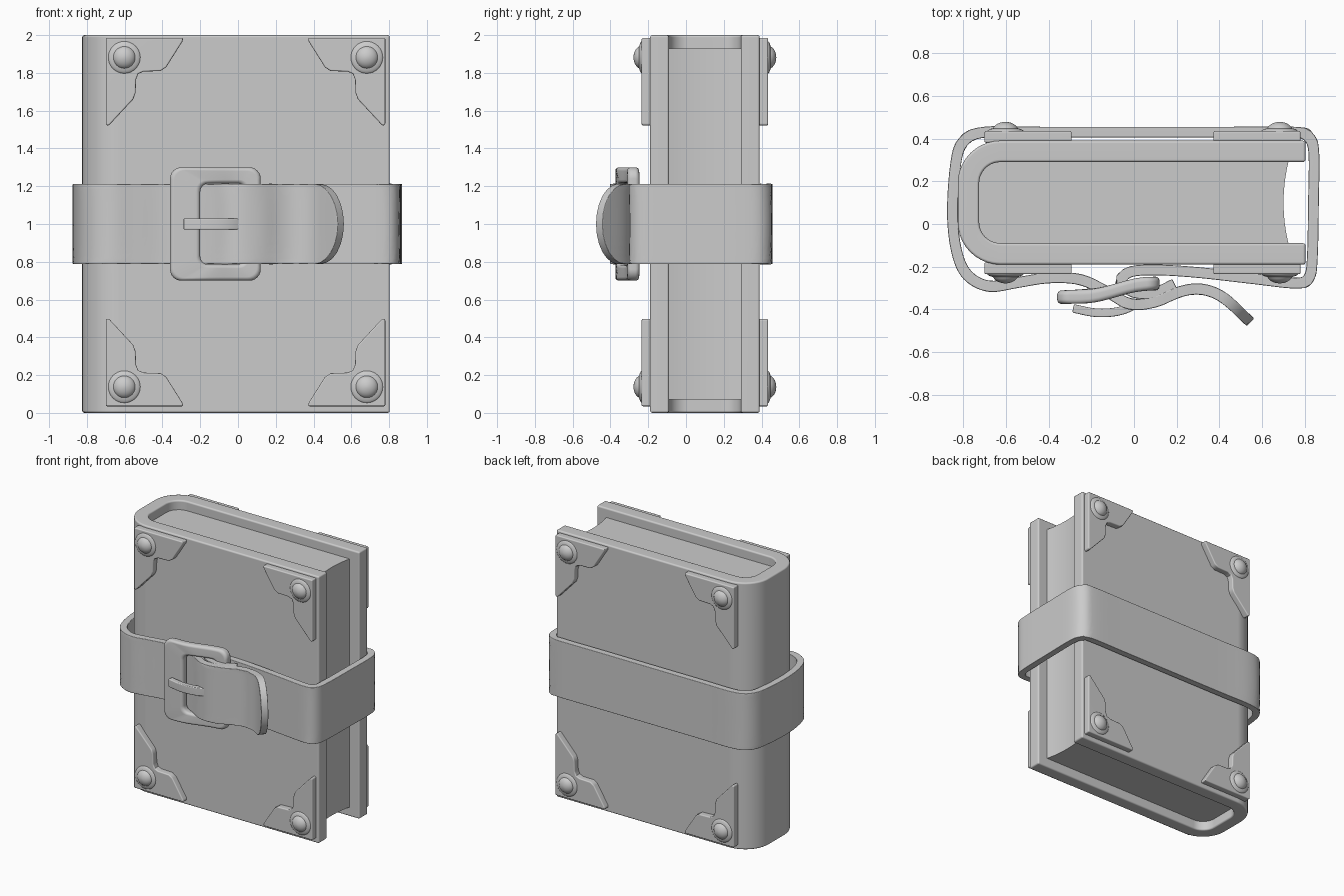
import bpy, bmesh, math
from math import sin, cos, pi, sqrt
from mathutils import Vector

if "Cube" in bpy.data.objects:
    bpy.data.objects.remove(bpy.data.objects["Cube"], do_unlink=True)

grey = bpy.data.materials.new("plain grey")
grey.use_nodes = True
grey.diffuse_color = (0.6, 0.6, 0.6, 1)
grey.node_tree.nodes["Principled BSDF"].inputs["Base Color"].default_value = (0.6, 0.6, 0.6, 1)


def finish(name, bm, thickness=0, bevel=0.0, segments=3):
    """Turn a bmesh into a smooth-shaded object with rounded edges."""
    bmesh.ops.recalc_face_normals(bm, faces=bm.faces)
    mesh = bpy.data.meshes.new(name)
    bm.to_mesh(mesh)
    bm.free()
    mesh.materials.append(grey)
    ob = bpy.data.objects.new(name, mesh)
    bpy.context.collection.objects.link(ob)
    bpy.ops.object.select_all(action='DESELECT')
    ob.select_set(True)
    bpy.context.view_layer.objects.active = ob
    if thickness:
        m = ob.modifiers.new("thickness", 'SOLIDIFY')
        m.thickness, m.offset, m.use_even_offset = thickness, 0, True
        bpy.ops.object.modifier_apply(modifier=m.name)
    if bevel:
        m = ob.modifiers.new("rounding", 'BEVEL')
        m.width, m.segments, m.angle_limit = bevel, segments, math.radians(50)
        bpy.ops.object.modifier_apply(modifier=m.name)
    bpy.ops.object.shade_smooth_by_angle(angle=math.radians(40))
    m = ob.modifiers.new("even shading", 'WEIGHTED_NORMAL')
    m.keep_sharp = True
    return ob


def spline(pts, steps=8):
    """Smooth curve through 2D points."""
    p = [Vector(q) for q in pts]
    p = [2 * p[0] - p[1]] + p + [2 * p[-1] - p[-2]]
    out = []
    for a, b, c, d in zip(p, p[1:], p[2:], p[3:]):
        for i in range(steps):
            t = i / steps
            out.append(0.5 * (2 * b + (c - a) * t + (2 * a - 5 * b + 4 * c - d) * t * t
                              + (3 * b - a - 3 * c + d) * t ** 3))
    return out + [p[-2]]


def along(path, dist):
    """Point at a given distance along a path."""
    for a, b in zip(path, path[1:]):
        step = (b - a).length
        if dist <= step:
            return a.lerp(b, dist / step)
        dist -= step
    return path[-1]


def band(name, path, half, thickness, bevel, tip=0, count=0):
    """Upright strip following a plan path; tip rounds off its far end."""
    bm = bmesh.new()
    total = sum((b - a).length for a, b in zip(path, path[1:]))
    rows = []
    for k in range(-6, 7) if tip else (-1, 1):
        v = sin(pi / 2 * k / 6) if tip else k
        reach = total - tip * (1 - sqrt(max(0, 1 - v * v)))
        line = [along(path, reach * i / count) for i in range(count + 1)] if count else path
        rows.append([bm.verts.new((p.x, p.y, 1 + v * half)) for p in line])
    for lo, hi in zip(rows, rows[1:]):
        for i in range(len(lo) - 1):
            bm.faces.new((lo[i], lo[i + 1], hi[i + 1], hi[i]))
    return finish(name, bm, thickness, bevel)


def prism(name, pts, lo, hi, place, bevel):
    """Extrude a 2D outline from lo to hi; place maps (u, v, depth) to a position."""
    bm = bmesh.new()
    ends = [[bm.verts.new(place(u, v, d)) for u, v in pts] for d in (lo, hi)]
    for e in ends:
        bm.faces.new(e)
    for i in range(len(pts)):
        j = (i + 1) % len(pts)
        bm.faces.new((ends[0][i], ends[0][j], ends[1][j], ends[1][i]))
    return finish(name, bm, 0, bevel)


def arc(cx, cy, r, start, end, n=10):
    return [Vector((cx + r * cos(start + (end - start) * i / n),
                    cy + r * sin(start + (end - start) * i / n))) for i in range(n + 1)]


# Cover: one board wrapped around a rounded spine
FRONT, BACK = -0.19, 0.39
spine = arc(-0.625, BACK - 0.2, 0.15, pi / 2, pi) + arc(-0.625, FRONT + 0.2, 0.15, pi, 1.5 * pi)
band("cover", [Vector((0.803, BACK - 0.05))] + spine + [Vector((0.803, FRONT + 0.05))],
     1.0, 0.1, 0.012)

# Pages: block with a hollow fore edge
pages = arc(-0.62, BACK - 0.2, 0.105, pi / 2, pi) + arc(-0.62, FRONT + 0.2, 0.105, pi, 1.5 * pi)
for i in range(13):
    t = i / 6 - 1
    pages.append(Vector((0.725 - 0.025 * (1 - t * t), 0.1 + 0.2 * t)))
prism("pages", pages, 0.07, 1.93, lambda u, v, d: (u, v, d), 0)

# Corner plates and rivets, mirrored to all corners of both boards
plate = [(0, 0), (0.41, 0), (0.405, 0.02), (0.32, 0.155), (0.29, 0.175), (0.2, 0.178),
         (0.172, 0.19), (0.16, 0.22), (0.158, 0.29), (0.145, 0.325), (0.015, 0.465), (0, 0.46)]
for face, y, out in (("front", FRONT, -1), ("back", BACK, 1)):
    for side, x, sx in (("right", -0.70, 1), ("left", 0.78, -1)):
        for level, z, sz in (("upper", 1.985, -1), ("lower", 0.035, 1)):
            tag = f"{face}_{side}_{level}"
            prism("corner_plate_" + tag, plate, -0.01, 0.045,
                  lambda u, v, d: (x + sx * u, y + out * d, z + sz * v), 0.014)
            bm = bmesh.new()
            for r, h in ((0.086, 0.022), (0.062, 0.046)):
                made = bmesh.ops.create_uvsphere(bm, u_segments=32, v_segments=16, radius=1)
                for w in made["verts"]:
                    c = w.co
                    w.co = (x + sx * 0.098 + c.x * r, y + out * 0.042 + c.z * h,
                            z + sz * 0.103 + c.y * r)
            finish("rivet_" + tag, bm)

# Strap: folded around the buckle bar, round the book, through the buckle to a loose tip
strap = [(0.19, -0.28), (0.1, -0.32), (0, -0.32), (-0.06, -0.27), (-0.02, -0.225), (0.1, -0.215),
         (0.3, -0.227), (0.55, -0.255), (0.76, -0.277), (0.82, -0.25), (0.835, -0.15),
         (0.84, 0.1), (0.842, 0.33), (0.82, 0.405), (0.75, 0.43), (0.4, 0.43), (-0.4, 0.43),
         (-0.7, 0.43), (-0.8, 0.385), (-0.835, 0.28), (-0.85, 0.05), (-0.83, -0.13),
         (-0.78, -0.24), (-0.68, -0.292), (-0.55, -0.275), (-0.4, -0.252), (-0.25, -0.26),
         (-0.13, -0.315), (-0.02, -0.375), (0.1, -0.365), (0.22, -0.315), (0.32, -0.305),
         (0.42, -0.345), (0.545, -0.46)]
band("strap", spline(strap), 0.212, 0.05, 0.014, tip=0.17, count=220)

# Buckle prong
prong = [(-0.285, -0.395), (-0.18, -0.415), (-0.08, -0.41), (0, -0.38), (0.05, -0.33), (0.07, -0.28)]
band("buckle_prong", spline(prong), 0.03, 0.04, 0.015)


# Buckle frame: rounded rectangular ring bent into a gentle wave
def rounded_rect(x0, x1, z0, z1, r, n=6, m=8):
    corners = [arc(x1 - r, z1 - r, r, 0, pi / 2, n), arc(x0 + r, z1 - r, r, pi / 2, pi, n),
               arc(x0 + r, z0 + r, r, pi, 1.5 * pi, n), arc(x1 - r, z0 + r, r, 1.5 * pi, 2 * pi, n)]
    out = []
    for c, nxt in zip(corners, corners[1:] + corners[:1]):
        out += c + [c[-1].lerp(nxt[0], i / m) for i in range(1, m)]
    return out


def wave(x):
    t = min(1, max(0, (x + 0.25) / 0.33))
    return -0.343 + 0.065 * t * t * (3 - 2 * t)


bm = bmesh.new()
loops = []
for loop, d in ((0, -0.032), (0, 0.032), (1, 0.032), (1, -0.032)):
    pts = rounded_rect(-0.2, 0.04, 0.785, 1.215, 0.045) if loop else \
        rounded_rect(-0.36, 0.12, 0.70, 1.30, 0.06)
    loops.append([bm.verts.new((p.x, wave(p.x) + d, p.y)) for p in pts])
for a, b in zip(loops, loops[1:] + loops[:1]):
    for i in range(len(a)):
        j = (i + 1) % len(a)
        bm.faces.new((a[i], a[j], b[j], b[i]))
finish("buckle_frame", bm, 0, 0.022, 4)
